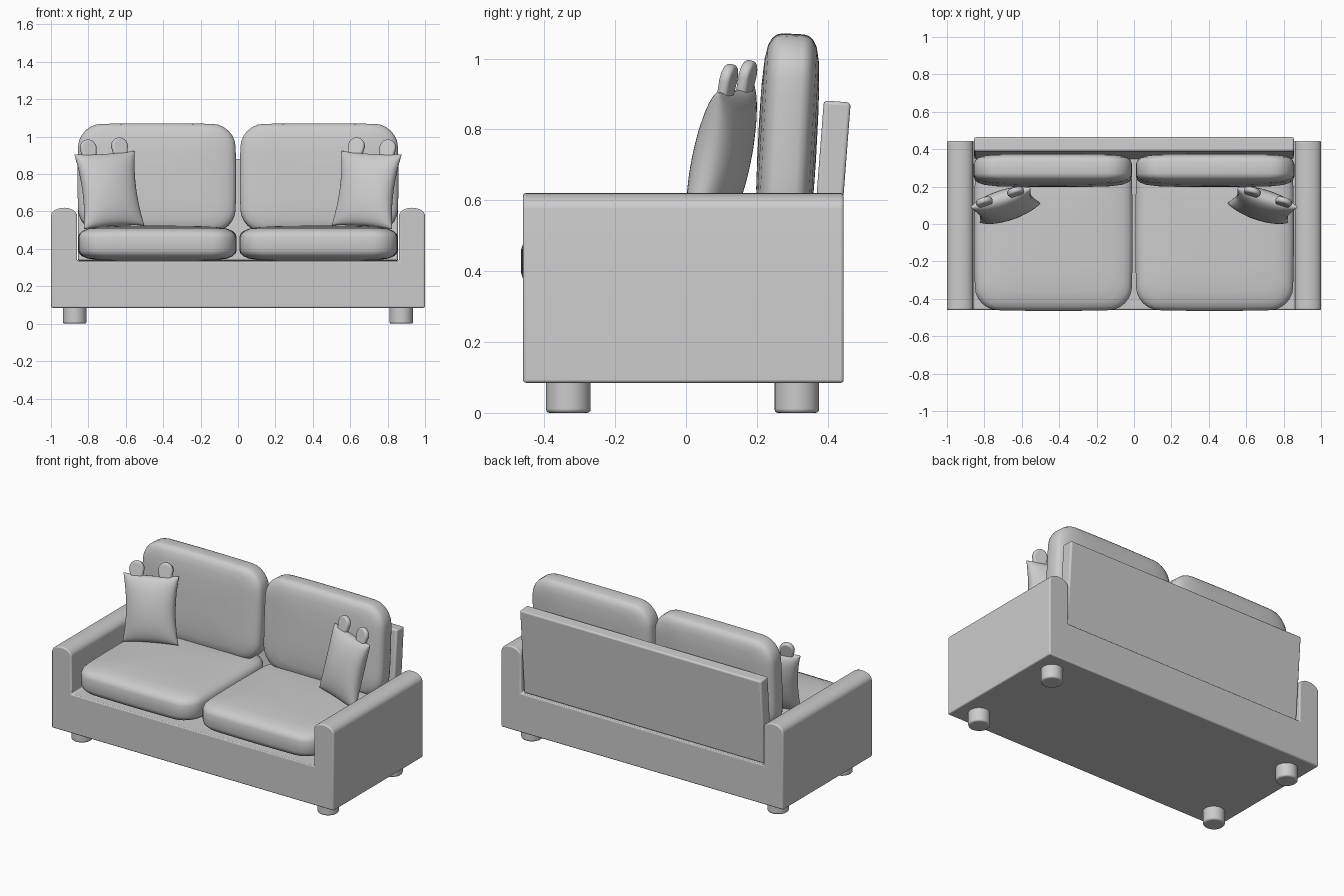
import bpy, bmesh, math
from mathutils import Matrix, Vector

cube = bpy.data.objects.get("Cube")
if cube:
    bpy.data.objects.remove(cube, do_unlink=True)

GREY = (0.6, 0.6, 0.6, 1)
fabric = bpy.data.materials.new("grey fabric")
fabric.use_nodes = True
fabric.diffuse_color = GREY
fabric.node_tree.nodes["Principled BSDF"].inputs["Base Color"].default_value = GREY


def finish(name, bm, matrix=None, bevel=0, angle=40):
    """Turn a bmesh into a shaded object, with optional edge rounding."""
    if matrix:
        bm.transform(matrix)
    bmesh.ops.recalc_face_normals(bm, faces=bm.faces)
    mesh = bpy.data.meshes.new(name)
    bm.to_mesh(mesh)
    bm.free()
    mesh.materials.append(fabric)
    obj = bpy.data.objects.new(name, mesh)
    bpy.context.collection.objects.link(obj)
    if bevel:
        mod = obj.modifiers.new("rounding", "BEVEL")
        mod.width, mod.segments = bevel, 3
        mod.limit_method, mod.angle_limit = "ANGLE", math.radians(40)
    bpy.ops.object.select_all(action="DESELECT")
    bpy.context.view_layer.objects.active = obj
    obj.select_set(True)
    bpy.ops.object.shade_smooth_by_angle(angle=math.radians(angle))
    return obj


def rounded_rect(hw, hd, r, steps=7, sides=6):
    """Outline of a rounded rectangle whose long sides bow out a little."""
    pts = []
    for k, (sx, sy) in enumerate([(1, 1), (-1, 1), (-1, -1), (1, -1)]):
        for i in range(steps):
            a = math.pi / 2 * (k + i / (steps - 1))
            pts.append(Vector((sx * (hw - r) + r * math.cos(a), sy * (hd - r) + r * math.sin(a))))
        nxt = [(-1, 1), (-1, -1), (1, -1), (1, 1)][k]
        a = math.pi / 2 * (k + 1)
        end = Vector((nxt[0] * (hw - r) + r * math.cos(a), nxt[1] * (hd - r) + r * math.sin(a)))
        start = pts[-1].copy()
        pts += [start.lerp(end, i / sides) for i in range(1, sides)]
    for p in pts:
        p.x *= 1 - 0.02 * (p.y / hd) ** 2
        p.y *= 1 - 0.02 * (p.x / hw) ** 2
    return pts


def cushion(name, hw, hd, ht, matrix):
    """Puffy slab: rings of one outline, shrinking towards both domed faces."""
    dome = [(0.2, 1), (0.5, 0.98), (0.75, 0.92), (0.88, 0.83), (0.95, 0.7), (0.985, 0.55), (1, 0.36)]
    rings = dome + [(s, -h) for s, h in reversed(dome)]
    outline = rounded_rect(hw, hd, 0.12)
    bm = bmesh.new()
    loops = [[bm.verts.new((p.x * s, p.y * s, ht * h)) for p in outline] for s, h in rings]
    n = len(outline)
    for a, b in zip(loops, loops[1:]):
        for i in range(n):
            bm.faces.new((a[i], a[(i + 1) % n], b[(i + 1) % n], b[i]))
    bm.faces.new(loops[0])
    bm.faces.new(loops[-1])
    finish(name, bm, matrix, angle=60)


def extrude_y(bm, profile, y0, y1):
    face = bm.faces.new([bm.verts.new((x, y0, z)) for x, z in profile])
    new = bmesh.ops.extrude_face_region(bm, geom=[face])["geom"]
    bmesh.ops.translate(bm, vec=(0, y1 - y0, 0), verts=[v for v in new if isinstance(v, bmesh.types.BMVert)])


# Frame: base and both round-topped arms in one U-shaped profile
def arm_top(s):
    return [(s * (0.93 + 0.07 * math.cos(a)), 0.575 + 0.045 * math.sin(a))
            for a in [math.pi * i / 12 for i in range(13)]]

bm = bmesh.new()
extrude_y(bm, [(-1, 0.085), (1, 0.085)] + arm_top(1) + [(0.86, 0.335), (-0.86, 0.335)] + arm_top(-1)[::-1],
          -0.46, 0.445)
finish("sofa_frame", bm, bevel=0.008)

# Leaning back board
bm = bmesh.new()
bmesh.ops.create_cube(bm, size=1)
bm.transform(Matrix.Diagonal((1.71, 0.076, 0.545, 1)))
finish("back_board", bm, Matrix.Translation((0, 0.406, 0.607)) @ Matrix.Rotation(math.radians(-4.4), 4, "X"), 0.01)

# Feet
for side, s in (("right", -1), ("left", 1)):
    for end, y in (("front", -0.332), ("back", 0.313)):
        bm = bmesh.new()
        bmesh.ops.create_cone(bm, cap_ends=True, segments=32, radius1=0.063, radius2=0.063, depth=0.1)
        finish(f"{end}_{side}_foot", bm, Matrix.Translation((s * 0.873, y, 0.05)), 0.01)


def pillow(name, hw, hh, ht, matrix, n=20):
    """Square pillow with pinched sides and pointed corners."""
    bm = bmesh.new()
    for face in (-1, 1):
        verts = bmesh.ops.create_grid(bm, x_segments=n, y_segments=n, size=1)["verts"]
        for v in verts:
            u, w = math.sin(v.co.x * math.pi / 2), math.sin(v.co.y * math.pi / 2)
            puff = max(0, (1 - u * u) * (1 - w * w)) ** 0.42
            v.co = (u * hw * (1 - 0.13 * (1 - w * w)), face * ht * puff, w * hh * (1 - 0.04 * (1 - u * u)))
    bmesh.ops.remove_doubles(bm, verts=bm.verts, dist=0.0005)
    finish(name, bm, matrix, angle=60)


def ear(name, x, matrix):
    """Flat tab with a round tip, rising from the pillow's top seam."""
    bm = bmesh.new()
    arc = [math.pi * i / 12 for i in range(13)]
    tip = [(x + 0.045 * math.cos(a), 0.235 + 0.047 * math.sin(a)) for a in arc]
    extrude_y(bm, [(x - 0.03, 0.14), (x + 0.03, 0.14)] + tip, -0.016, 0.016)
    finish(name, bm, matrix, 0.011)


for side, s in (("right", -1), ("left", 1)):
    # Seat and back cushions
    cushion(f"{side}_seat_cushion", 0.424, 0.414, 0.096, Matrix.Translation((s * 0.431, -0.051, 0.428)))
    cushion(f"{side}_back_cushion", 0.424, 0.292, 0.083,
            Matrix.Translation((s * 0.434, 0.287, 0.778)) @ Matrix.Rotation(math.radians(87), 4, "X"))
    # Eared pillow, leaning back and turned inwards
    place = (Matrix.Translation((s * 0.688, 0.1, 0.715)) @ Matrix.Rotation(math.radians(-17 * s), 4, "Z")
             @ Matrix.Rotation(math.radians(-13), 4, "X") @ Matrix.Rotation(math.radians(3.5 * s), 4, "Y"))
    pillow(f"{side}_pillow", 0.17, 0.205, 0.072, place)
    for which, e in (("outer", 1), ("inner", -1)):
        ear(f"{side}_pillow_{which}_ear", s * e * 0.088, place)
